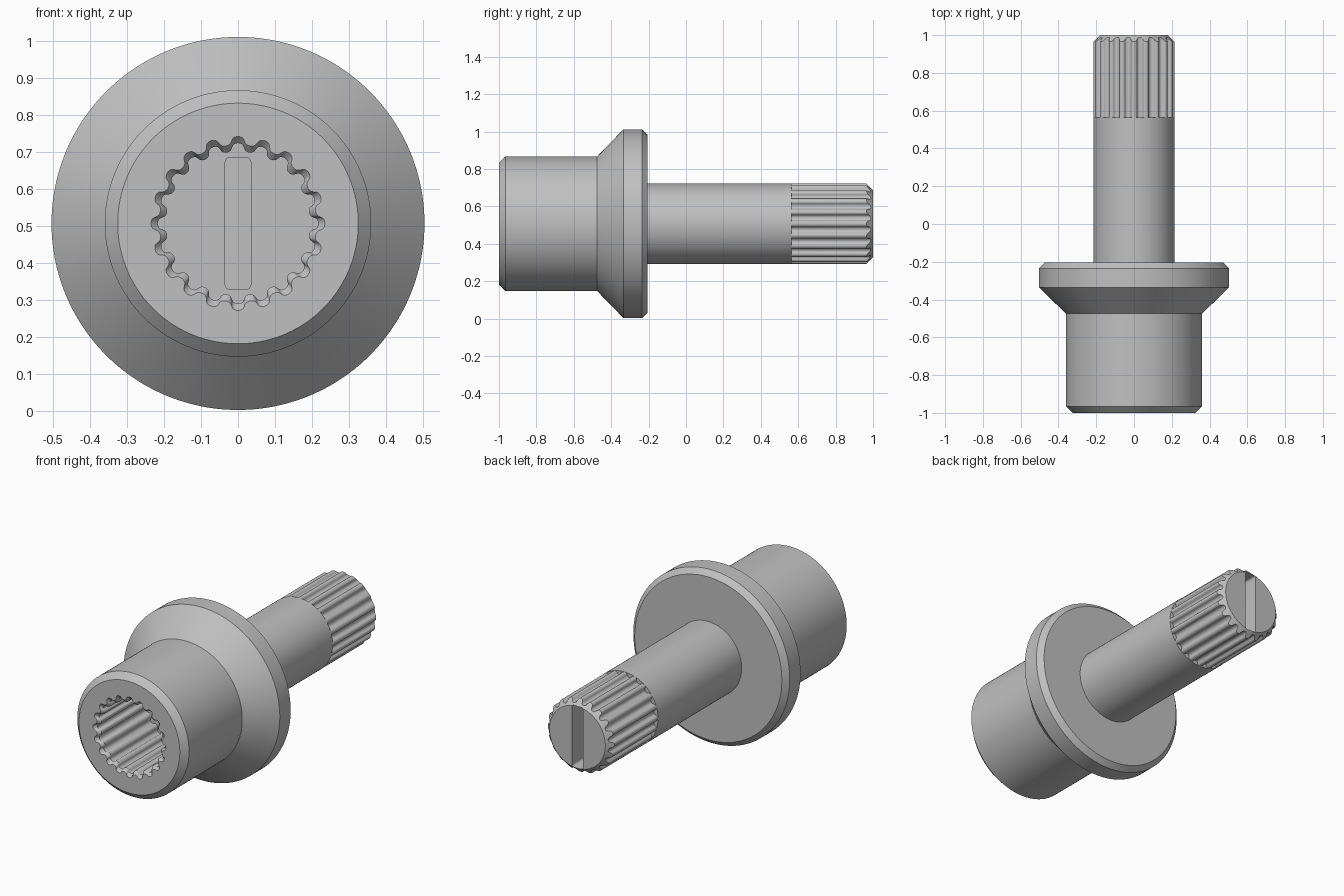
import bpy
import bmesh
from math import sin, cos, pi
from mathutils import Vector

AXIS_Z = 0.507
TEETH = 20
SEGMENTS = TEETH * 20

cube = bpy.data.objects.get("Cube")
if cube:
    bpy.data.objects.remove(cube, do_unlink=True)

metal = bpy.data.materials.new("plain grey metal")
grey = (0.53, 0.53, 0.53, 1)
metal.use_nodes = True
metal.diffuse_color = grey
metal.node_tree.nodes["Principled BSDF"].inputs["Base Color"].default_value = grey


def circle(y, radius):
    """Plain ring around the y axis."""
    return [(radius * sin(2 * pi * i / SEGMENTS), y,
             AXIS_Z + radius * cos(2 * pi * i / SEGMENTS)) for i in range(SEGMENTS)]


def splined(y, middle, depth=0.0115, chamfer_from=None):
    """Ring of rounded teeth; chamfer_from slopes it back from a smaller end radius."""
    ring = []
    for i in range(SEGMENTS):
        t = 2 * pi * i / SEGMENTS
        r = middle + depth * cos(TEETH * t)
        a = t + 0.014 * sin(2 * TEETH * t)
        back = r - chamfer_from if chamfer_from else 0
        ring.append((r * sin(a), y - back, AXIS_Z + r * cos(a)))
    return ring


def finish(name, bm):
    bmesh.ops.recalc_face_normals(bm, faces=bm.faces)
    mesh = bpy.data.meshes.new(name)
    bm.to_mesh(mesh)
    bm.free()
    mesh.materials.append(metal)
    obj = bpy.data.objects.new(name, mesh)
    bpy.context.collection.objects.link(obj)
    return obj


def loft(name, rings):
    """Solid skinned through successive rings, capped at both ends."""
    bm = bmesh.new()
    loops = [[bm.verts.new(p) for p in ring] for ring in rings]
    for a, b in zip(loops, loops[1:]):
        for i in range(SEGMENTS):
            j = (i + 1) % SEGMENTS
            bm.faces.new((a[i], a[j], b[j], b[i]))
    bm.faces.new(loops[0])
    bm.faces.new(loops[-1][::-1])
    return finish(name, bm)


def bar(name, y0, y1, half_width, half_length, corner):
    """Upright bar along y with rounded corners."""
    bm = bmesh.new()
    outline = []
    for k, (sx, sz) in enumerate(((1, 1), (-1, 1), (-1, -1), (1, -1))):
        for step in range(5):
            a = (k + step / 4) * pi / 2
            outline.append(bm.verts.new((sx * (half_width - corner) + corner * cos(a), y0,
                                         AXIS_Z + sz * (half_length - corner) + corner * sin(a))))
    face = bm.faces.new(outline)
    grown = bmesh.ops.extrude_face_region(bm, geom=[face])["geom"]
    bmesh.ops.translate(bm, vec=Vector((0, y1 - y0, 0)),
                        verts=[v for v in grown if isinstance(v, bmesh.types.BMVert)])
    return finish(name, bm)


# Socket housing with conical flange: socket floor, chamfered mouth, then outside
housing = loft("socket_housing", [
    splined(-0.55, 0.2055), splined(-0.982, 0.2055), splined(-1, 0.2235),
    circle(-1, 0.325), circle(-0.965, 0.36), circle(-0.475, 0.36),
    circle(-0.335, 0.504), circle(-0.235, 0.504), circle(-0.205, 0.474),
    circle(-0.205, 0.1),
])

# Shaft with toothed, chamfered end
shaft = loft("splined_shaft", [
    circle(-0.25, 0.215), circle(0.565, 0.215), splined(0.565, 0.2033),
    splined(1, 0.2033, chamfer_from=0.18), circle(1, 0.18),
])

# Slot cut in the shaft end
cutter = bar("slot_cutter", 0.89, 1.1, 0.036, 0.18, 0.012)
cutter.hide_render = True
cut = shaft.modifiers.new("slot", "BOOLEAN")
cut.operation = "DIFFERENCE"
cut.solver = "EXACT"
cut.object = cutter
bpy.context.view_layer.objects.active = shaft
bpy.ops.object.modifier_apply(modifier=cut.name)
bpy.data.objects.remove(cutter, do_unlink=True)

# Drive key standing on the socket floor
key = bar("drive_key", -0.65, -0.54, 0.036, 0.18, 0.015)

for obj in (housing, shaft, key):
    bpy.ops.object.select_all(action="DESELECT")
    obj.select_set(True)
    bpy.context.view_layer.objects.active = obj
    bpy.ops.object.shade_smooth_by_angle(angle=pi / 6)
